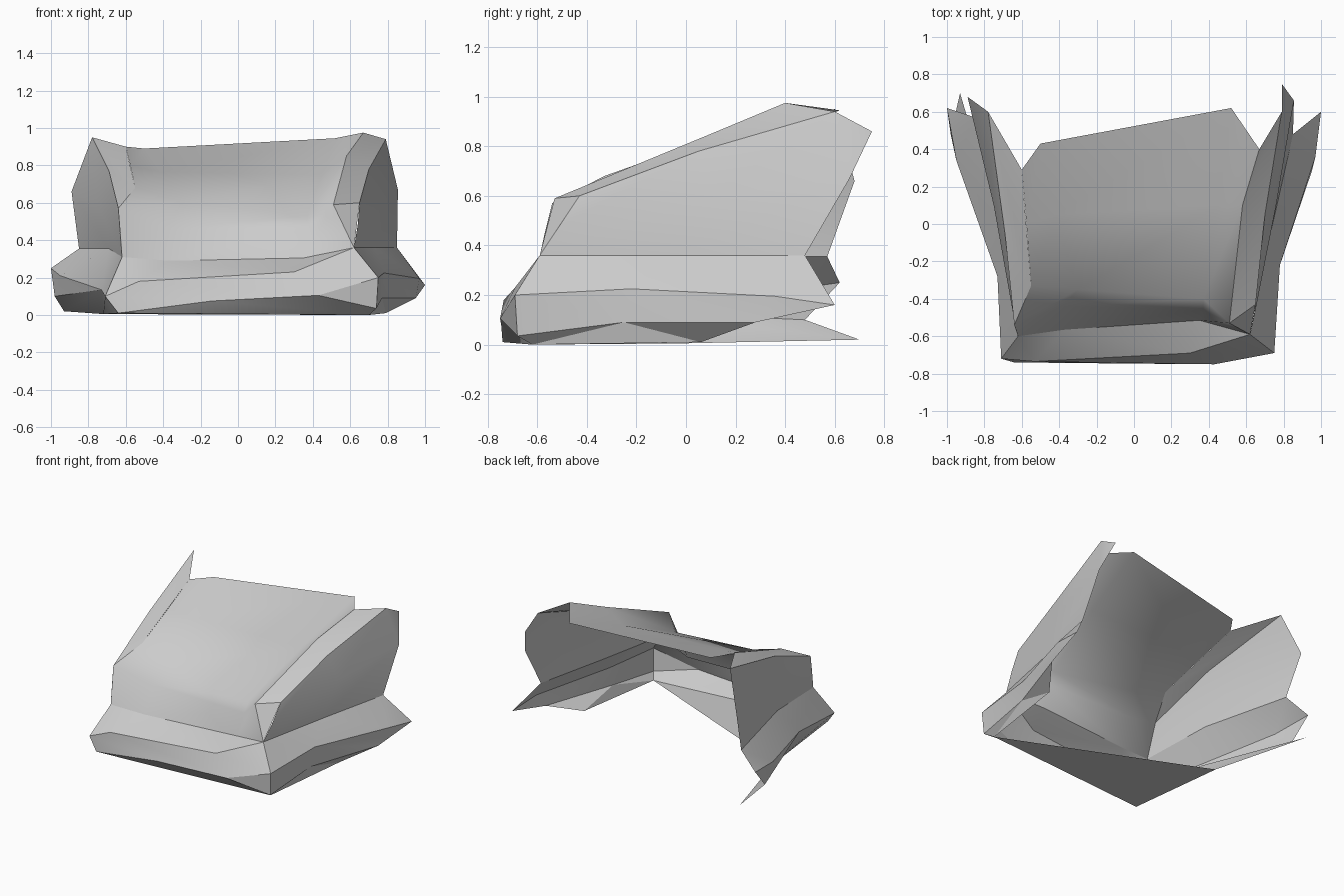
import bpy, bmesh, math
from mathutils import Vector

cube = bpy.data.objects.get("Cube")
if cube:
    bpy.data.objects.remove(cube, do_unlink=True)

grey = bpy.data.materials.new("plain_grey")
grey.use_nodes = True
colour = (0.6, 0.6, 0.6, 1)
grey.diffuse_color = colour
grey.node_tree.nodes["Principled BSDF"].inputs["Base Color"].default_value = colour


def shell(name, outward, rows, extra=(), smooth=30):
    """Bridge neighbouring rows of points into one open sheet facing outward."""
    bm = bmesh.new()
    verts = {}

    def face(points):
        unique = list(dict.fromkeys(points))
        if len(unique) < 3:
            return
        for p in unique:
            if p not in verts:
                verts[p] = bm.verts.new(p)
        bm.faces.new([verts[p] for p in unique])

    for low, high in zip(rows, rows[1:]):
        for i in range(len(low) - 1):
            face((low[i], low[i + 1], high[i + 1], high[i]))
    for points in extra:
        face(points)

    # Make the winding consistent, then turn the sheet outward
    bmesh.ops.recalc_face_normals(bm, faces=bm.faces)
    bm.normal_update()
    total = sum((f.normal * f.calc_area() for f in bm.faces), Vector())
    if total.dot(Vector(outward)) < 0:
        bmesh.ops.reverse_faces(bm, faces=bm.faces)
    mesh = bpy.data.meshes.new(name)
    bm.to_mesh(mesh)
    bm.free()
    mesh.materials.append(grey)
    obj = bpy.data.objects.new(name, mesh)
    bpy.context.collection.objects.link(obj)
    bpy.ops.object.select_all(action='DESELECT')
    obj.select_set(True)
    bpy.context.view_layer.objects.active = obj
    bpy.ops.object.shade_smooth_by_angle(angle=math.radians(smooth))
    return obj


UP, FRONT, DOWN, LEFT, RIGHT = (0, 0, 1), (0, -1, 0), (0, 0, -1), (1, 0, 0), (-1, 0, 0)

# Corners shared between neighbouring panels
left_corner, left_rear = (.62, -.59, .36), (.85, .48, .36)
right_corner, right_rear = (-.62, -.6, .31), (-.85, .57, .355)
left_nose, right_nose = (.51, -.53, .59), (-.64, -.54, .57)
left_inner = [left_nose, (.58, .1, .85), (.67, .4, .975)]
left_outer = [(.65, -.43, .6), (.7, .05, .78), (.79, .6, .94)]
right_inner = [right_nose, (-.55, -.33, .68), (-.6, .29, .9)]
right_outer = [right_nose, (-.69, -.05, .77), (-.78, .6, .95)]
left_waist = [left_corner, (.73, -.05, .36), left_rear]
right_waist = [right_corner, (-.69, -.08, .355), right_rear]
left_bumper, left_foot = (.75, -.69, .2), (.74, -.68, .035)
right_bumper, right_foot = (-.71, -.72, .1), (-.64, -.74, .01)
left_keel, right_keel = (.7, -.62, 0), (-.72, -.01, .005)
front_lip = [right_corner, (-.37, -.565, .29), (.35, -.515, .305), left_corner]
ledge_end, lip_mid, lip_end = (.3, -.69, .23), (-.14, -.745, .075), (.43, -.75, .105)

# Sloping top panel that bends softly down into the front
shell("top_panel", UP, [
    front_lip,
    [right_nose, (-.38, -.44, .46), (.37, -.46, .46), left_nose],
    [right_inner[1], (-.3, -.35, .6), (.37, -.4, .53), left_nose],
    [(-.575, 0, .797), (-.42, .05, .765), (.45, .1, .75), left_inner[1]],
    [right_inner[2], (-.5, .43, .89), (.52, .62, .945), left_inner[2]],
], smooth=70)

# Front bumper: ledge and face, with triangles closing its left end
shell("bumper", FRONT,
      [front_lip[:3], [right_bumper, (-.53, -.735, .18), ledge_end], [right_foot, lip_mid, lip_end]],
      [(front_lip[2], left_corner, ledge_end), (ledge_end, left_corner, left_bumper),
       (ledge_end, left_bumper, lip_end), (lip_end, left_bumper, left_foot)])

# Underside tucked below the bumper face
shell("underside", DOWN, [], [(right_foot, right_keel, left_keel), (right_foot, lip_mid, left_keel),
                             (lip_mid, lip_end, left_keel), (lip_end, left_foot, left_keel)])

# Raised fender caps
shell("left_fender_cap", UP, [left_inner, left_outer], [(left_nose, left_outer[0], left_corner)])
shell("right_fender_cap", UP, [right_inner, right_outer])

# Fender side panels
left_bulge = [(.64, -.51, .48), (.76, .1, .6), (.855, .66, .67)]
right_bulge = [(-.63, -.57, .45), (-.75, .1, .6), (-.89, .68, .66)]
shell("left_fender", LEFT, [left_waist, left_bulge, left_outer],
      [(left_outer[2], (.79, .75, .86), left_bulge[2])])
shell("right_fender", RIGHT, [right_waist, right_bulge, right_outer])

# Left flared skirt with its lower lip
left_tip, left_sole = (1, .6, .16), (.79, .06, .01)
left_flare = [left_bumper, (.78, -.22, .225), (.97, .36, .195)]
left_hem = [left_foot, (.77, -.25, .09), (.95, .28, .09)]
shell("left_skirt", LEFT, [left_waist, left_flare, left_hem],
      [(left_rear, left_flare[2], left_tip), (left_flare[2], left_hem[2], left_tip)])
shell("left_skirt_lip", DOWN, [], [(left_foot, left_hem[1], left_keel), (left_hem[1], left_sole, left_keel),
                                  (left_hem[1], left_hem[2], left_sole)])

# Right flared skirt, then the lower part tucked in beneath it
right_tip = (-1, .62, .25)
right_flare = [right_bumper, (-.73, -.28, .135), (-.95, .34, .21)]
right_hem = [right_bumper, right_flare[1], (-.98, .48, .1)]
shell("right_skirt", RIGHT, [right_waist, right_flare, right_hem],
      [(right_rear, right_flare[2], right_tip), (right_flare[2], right_hem[2], right_tip)])
shell("right_skirt_lip", DOWN, [right_hem, [right_foot, right_keel, (-.93, .7, .02)]])
